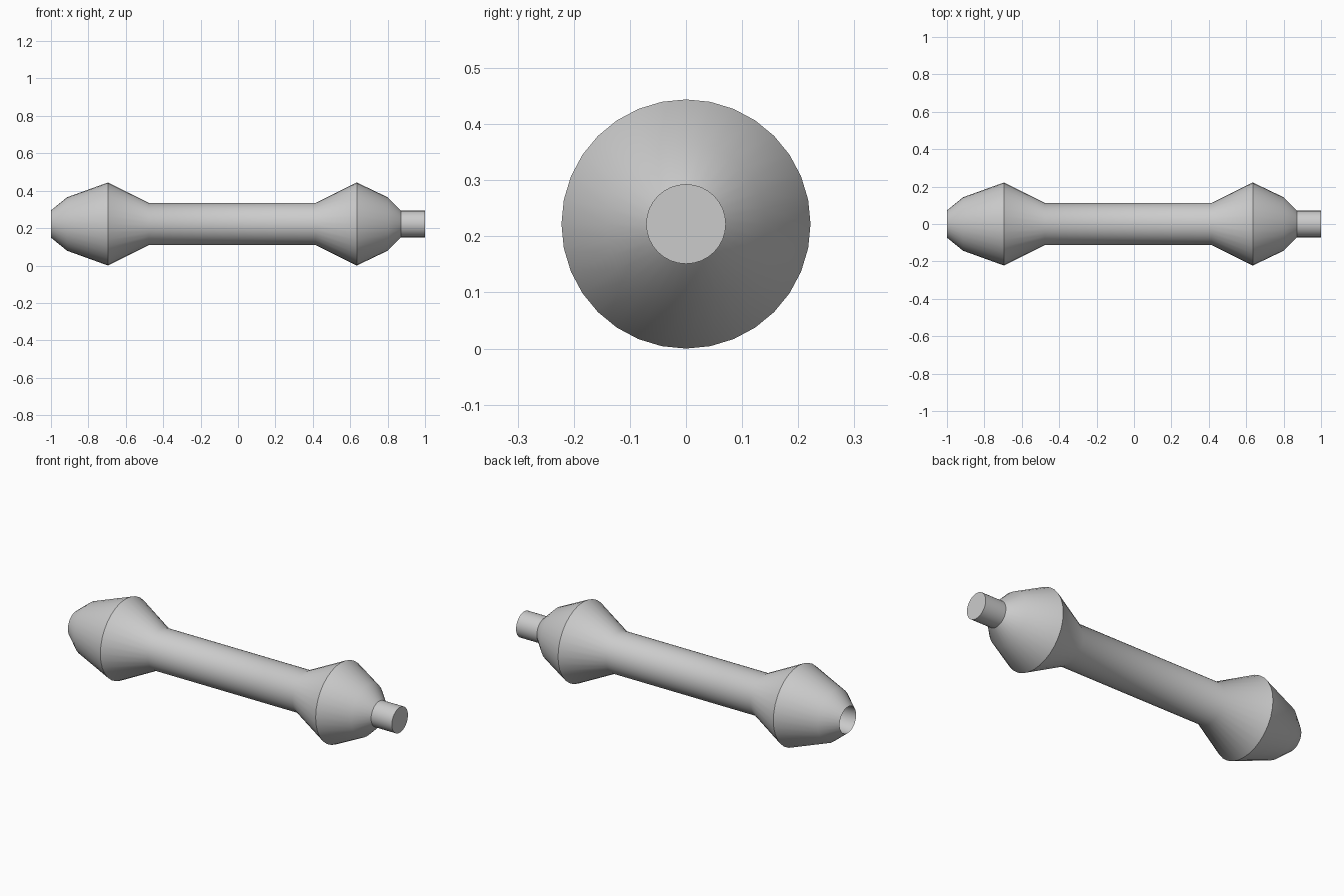
import bpy, bmesh, math

if "Cube" in bpy.data.objects:
    bpy.data.objects.remove(bpy.data.objects["Cube"])

SIDES = 32
AXIS_Z = 0.222

grey = bpy.data.materials.new("plain_grey")
grey.diffuse_color = (0.6, 0.6, 0.6, 1)
grey.use_nodes = True
grey.node_tree.nodes["Principled BSDF"].inputs["Base Color"].default_value = grey.diffuse_color


def lathe(name, profile):
    """Spin (x, radius) points around the long axis; radius 0 closes an end."""
    bm = bmesh.new()
    verts = [bm.verts.new((x, 0, r)) for x, r in profile]
    edges = [bm.edges.new(pair) for pair in zip(verts, verts[1:])]
    bmesh.ops.spin(bm, geom=verts + edges, cent=(0, 0, 0), axis=(1, 0, 0),
                   angle=math.tau, steps=SIDES, use_duplicate=False)
    bmesh.ops.remove_doubles(bm, verts=bm.verts, dist=0.0005)
    bmesh.ops.recalc_face_normals(bm, faces=bm.faces)
    mesh = bpy.data.meshes.new(name)
    bm.to_mesh(mesh)
    bm.free()
    mesh.materials.append(grey)
    obj = bpy.data.objects.new(name, mesh)
    obj.location.z = AXIS_Z
    bpy.context.collection.objects.link(obj)
    bpy.ops.object.select_all(action='DESELECT')
    obj.select_set(True)
    bpy.context.view_layer.objects.active = obj
    bpy.ops.object.shade_smooth_by_angle(angle=math.radians(30))
    return obj


# Socket at the left, two flared knobs joined by a bar, and a peg at the right
lathe("connector_rod", [
    (-0.87, 0), (-0.87, 0.072), (-1.0, 0.073),    # socket
    (-0.914, 0.143), (-0.695, 0.222),             # left knob
    (-0.478, 0.113), (0.415, 0.113),              # bar
    (0.635, 0.222), (0.80, 0.143),                # right knob
    (0.872, 0.071), (1.0, 0.071), (1.0, 0),       # peg
])
